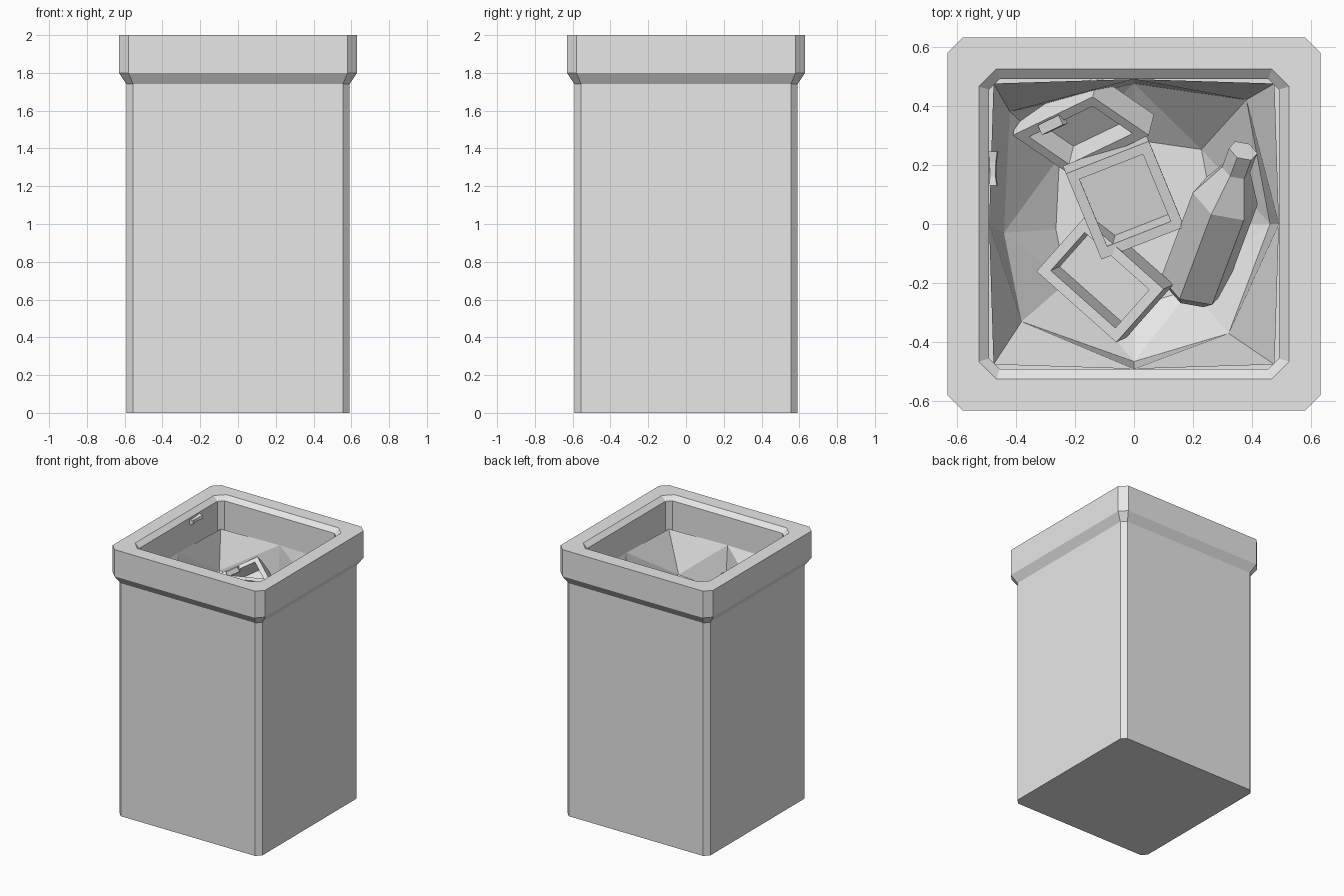
import bpy
import bmesh
import math
from mathutils import Vector

cube = bpy.data.objects.get("Cube")
if cube:
    bpy.data.objects.remove(cube, do_unlink=True)

grey = bpy.data.materials.new("plain_grey")
grey.use_nodes = True
grey.diffuse_color = (0.8, 0.8, 0.8, 1)
grey.node_tree.nodes["Principled BSDF"].inputs["Base Color"].default_value = (0.8, 0.8, 0.8, 1)


def loft(name, rings, open_sheet=False):
    """Skin a stack of equal-length point rings and cap the ends."""
    bm = bmesh.new()
    loops = [[bm.verts.new(p) for p in ring] for ring in rings]
    for low, high in zip(loops, loops[1:]):
        for i in range(len(low)):
            j = (i + 1) % len(low)
            bm.faces.new((low[i], low[j], high[j], high[i]))
    bm.faces.new(loops[-1])
    if open_sheet:
        bmesh.ops.triangulate(bm, faces=bm.faces[:])
    else:
        bm.faces.new(loops[0][::-1])
    bmesh.ops.recalc_face_normals(bm, faces=bm.faces[:])
    if open_sheet and sum(f.normal.z for f in bm.faces) < 0:
        bmesh.ops.reverse_faces(bm, faces=bm.faces[:])
    mesh = bpy.data.meshes.new(name)
    bm.to_mesh(mesh)
    bm.free()
    mesh.materials.append(grey)
    obj = bpy.data.objects.new(name, mesh)
    bpy.context.collection.objects.link(obj)
    return obj


def cut_square(half, cut, z):
    """Square ring with cut corners."""
    k = half - cut
    return [(half, -k, z), (half, k, z), (k, half, z), (-k, half, z),
            (-half, k, z), (-half, -k, z), (-k, -half, z), (k, -half, z)]


def open_box(name, a, b, d, depth, wall=0.035):
    """Hollow box from three corners of its upward-facing rim."""
    a, b, d = Vector(a), Vector(b), Vector(d)
    u, v = b - a, d - a
    n = u.cross(v).normalized()
    if n.z < 0:
        n = -n

    def ring(inset, drop):
        p, q = u.normalized() * inset, v.normalized() * inset
        base = a - n * drop
        return [base + p + q, base + u - p + q, base + u + v - p - q, base + v + p - q]

    return loft(name, [ring(0, depth), ring(0, 0), ring(wall, 0), ring(wall, depth - 0.015)])


def spun(name, start, direction, profile, sides):
    """Faceted round solid from (distance, radius) pairs along an axis."""
    start, axis = Vector(start), Vector(direction).normalized()
    p = axis.orthogonal().normalized()
    q = axis.cross(p)
    turns = [math.tau * i / sides for i in range(sides)]
    return loft(name, [[start + axis * t + (p * math.cos(w) + q * math.sin(w)) * r
                        for w in turns] for t, r in profile])


# Bin shell: body, flared collar, rolled inner lip and hollow inside
shell = [(0.59, 0.035, 0), (0.59, 0.035, 1.74), (0.63, 0.05, 1.8), (0.63, 0.05, 2),
         (0.525, 0.06, 2), (0.49, 0.035, 1.97), (0.49, 0.035, 1.1)]
loft("bin_shell", [cut_square(*s) for s in shell])

# Crumpled liner sagging toward the middle
edge = [(-0.475, -0.475), (0, -0.49), (0.475, -0.475), (0.49, 0),
        (0.475, 0.475), (0, 0.49), (-0.475, 0.475), (-0.49, 0)]
fold = [(-0.38, -0.33), (0, -0.465), (0.32, -0.37), (0.46, 0),
        (0.38, 0.42), (0, 0.475), (-0.42, 0.38), (-0.44, -0.03)]
loft("liner", [[(x, y, 1.76) for x, y in edge],
               [(x, y, 1.5 - 0.08 * (i % 2)) for i, (x, y) in enumerate(fold)],
               [(x * 0.6, y * 0.6, 1.27) for x, y in fold]], open_sheet=True)

# Discarded open boxes
open_box("back_box", (-0.41, 0.30, 1.49), (-0.14, 0.43, 1.66), (-0.22, 0.17, 1.42), 0.11)
open_box("middle_box", (-0.23, 0.17, 1.60), (0.05, 0.28, 1.60), (-0.11, -0.12, 1.53), 0.13)
open_box("front_box", (-0.33, -0.16, 1.46), (-0.06, -0.40, 1.50), (-0.17, 0.02, 1.52), 0.14)

# Torn flap on the back box
spun("torn_flap", (-0.31, 0.32, 1.53), (0.27, 0.13, 0.17), [(0, 0.025), (0.09, 0.025)], 4)

# Faceted bottle with neck pointing up
spun("bottle", (0.19, -0.23, 1.34), (0.18, 0.48, 0.38),
     [(0, 0.08), (0.04, 0.115), (0.42, 0.115), (0.55, 0.05), (0.635, 0.05)], 6)

# Small scrap stuck to the inner wall
spun("wall_scrap", (-0.48, 0.13, 1.94), (0, 1, 0),
     [(0, 0.022), (0.03, 0.016), (0.08, 0.018), (0.115, 0.024)], 5)
